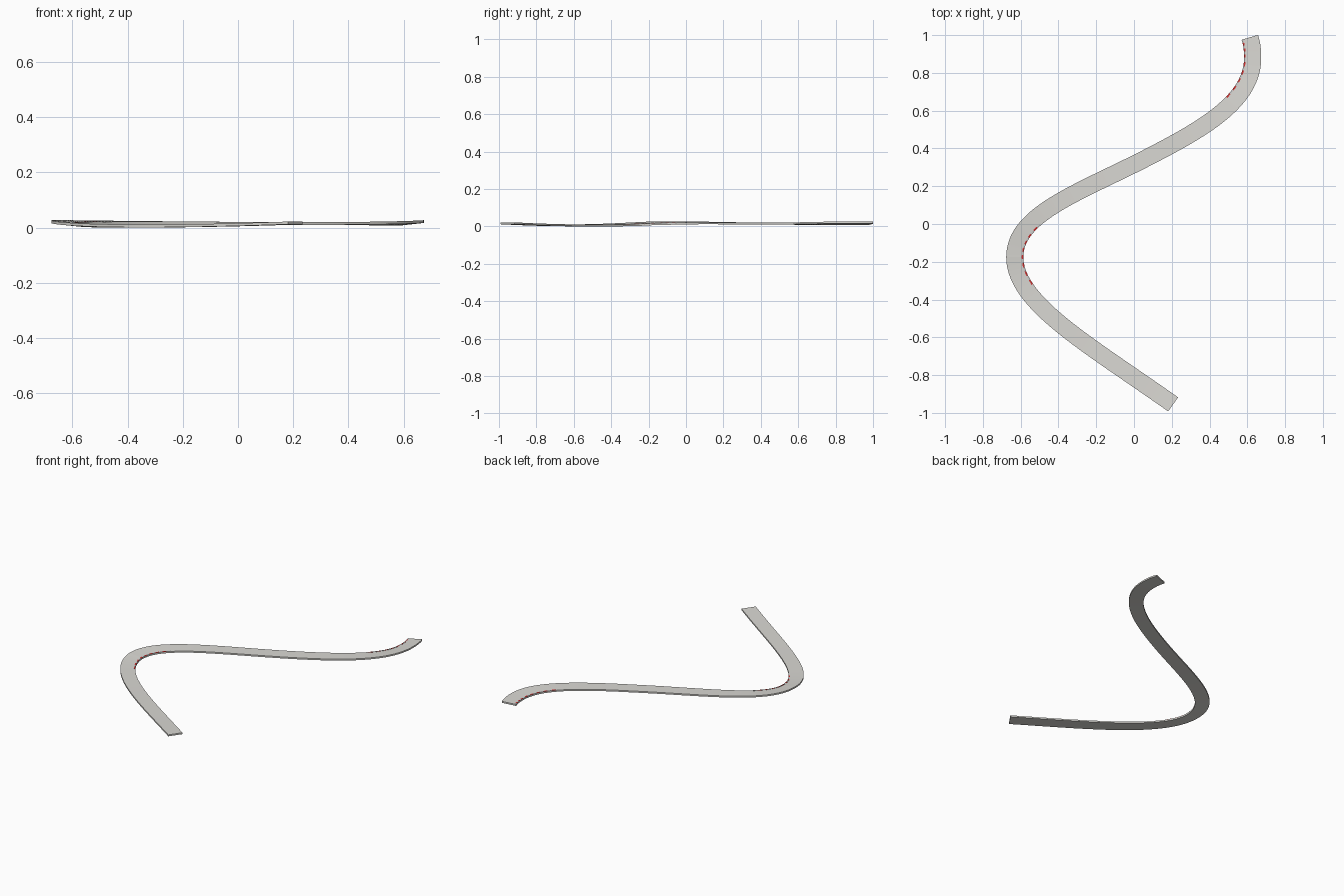
import bpy, bmesh, math
from mathutils import Vector
from mathutils.geometry import interpolate_bezier

if "Cube" in bpy.data.objects:
    bpy.data.objects.remove(bpy.data.objects["Cube"])

HALF, THICK, KERB = 0.0455, 0.010, 0.009

# centreline: bezier segments (start, handle, handle, end) with top heights
SEGMENTS = [
    ((0.207, -0.955, 0.021), (-0.24, -0.638, 0.004), (-0.631, -0.42, 0.008), (-0.631, -0.175, 0.021)),
    ((-0.631, -0.175, 0.021), (-0.631, 0.06, 0.024), (-0.272, 0.172, 0.022), (0.10, 0.367, 0.019)),
    ((0.10, 0.367, 0.019), (0.397, 0.52, 0.018), (0.628, 0.665, 0.020), (0.628, 0.88, 0.021)),
    ((0.628, 0.88, 0.021), (0.628, 0.92, 0.021), (0.625, 0.95, 0.021), (0.613, 0.988, 0.020)),
]
COUNTS = [56, 56, 48, 12]
path = []
for seg, n in zip(SEGMENTS, COUNTS):
    pts = interpolate_bezier(*[Vector(p) for p in seg], n + 1)
    path += pts if not path else pts[1:]


def bump(y, centre, width):
    return math.exp(-((y - centre) / width) ** 2)


# frame at each station: across vector, banked up in the bends
stations = []
for i, p in enumerate(path):
    d = path[min(i + 1, len(path) - 1)] - path[max(i - 1, 0)]
    right = Vector((d.y, -d.x, 0)).normalized()
    bank = -0.005 * bump(p.y, -0.17, 0.25) + 0.005 * bump(p.y, 0.88, 0.25)
    stations.append((p, right, bank / HALF))


def material(name, rgb):
    m = bpy.data.materials.new(name)
    m.diffuse_color = (*rgb, 1)
    m.use_nodes = True
    m.node_tree.nodes["Principled BSDF"].inputs["Base Color"].default_value = m.diffuse_color
    return m


def ribbon(name, stn, lo, hi, top, bottom, color):
    """Closed strip following the track between two side offsets."""
    verts, faces = [], []
    for p, r, slope in stn:
        for off, h in ((lo, top), (hi, top), (hi, bottom), (lo, bottom)):
            verts.append(p + r * off + Vector((0, 0, slope * off + h)))
    for i in range(len(stn) - 1):
        for k in range(4):
            a, b = i * 4 + k, i * 4 + (k + 1) % 4
            faces.append((a, b, b + 4, a + 4))
    n = len(verts)
    faces += [(3, 2, 1, 0), (n - 4, n - 3, n - 2, n - 1)]
    me = bpy.data.meshes.new(name)
    me.from_pydata(verts, [], faces)
    bm = bmesh.new()
    bm.from_mesh(me)
    bmesh.ops.recalc_face_normals(bm, faces=bm.faces)
    bm.to_mesh(me)
    bm.free()
    me.materials.append(color)
    ob = bpy.data.objects.new(name, me)
    bpy.context.collection.objects.link(ob)
    return ob


red = material("kerb_red", (0.65, 0.03, 0.03))
white = material("kerb_white", (0.8, 0.8, 0.8))
stone = material("road_surface", (0.70, 0.69, 0.655))

# road slab, settled on the ground
road = ribbon("road", stations, -HALF, HALF, 0, -THICK, stone)
low = min(v.co.z for v in road.data.vertices)
road.location.z = -low


# striped kerbs on the inside of each bend
def kerbs(label, first, last, side):
    lo, hi = sorted((side * HALF, side * (HALF - KERB)))
    for n, i in enumerate(range(first, last, 2)):
        k = ribbon(f"{label}_kerb_{n}", stations[i:i + 3], lo, hi,
                   0.0012, 0.0001, white if n % 2 else red)
        k.location.z = -low


def nearest(x, y):
    return min(range(len(path)), key=lambda i: (path[i].xy - Vector((x, y))).length)


kerbs("left_bend", nearest(-0.575, -0.345), nearest(-0.54, 0.02), 1)
kerbs("right_bend", nearest(0.52, 0.635), len(path) - 1, -1)
